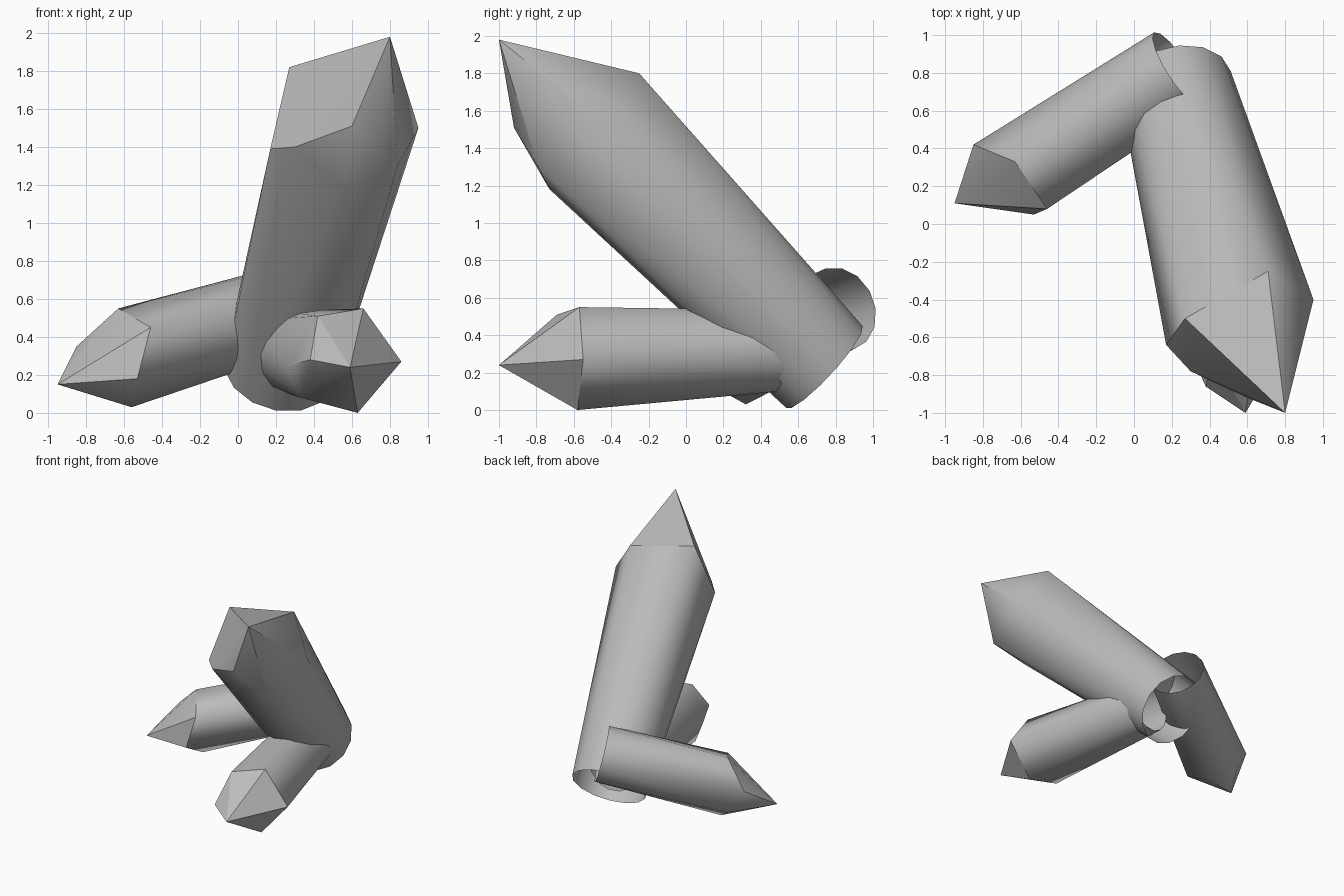
import bpy, bmesh, math
from mathutils import Vector

if "Cube" in bpy.data.objects:
    bpy.data.objects.remove(bpy.data.objects["Cube"])

mat = bpy.data.materials.new("crystal_grey")
mat.diffuse_color = (0.5, 0.5, 0.5, 1)
mat.use_nodes = True
mat.node_tree.nodes["Principled BSDF"].inputs["Base Color"].default_value = mat.diffuse_color


def crystal(name, base, radius, shoulder, tip, sides=14):
    """Round open root, faceted shoulder ring and a pointed tip."""
    base, tip = Vector(base), Vector(tip)
    mid = sum((Vector(p) for p in shoulder), Vector()) / len(shoulder)
    turn = (mid - base).to_track_quat('Z', 'Y')
    bm = bmesh.new()
    root = []
    for i in range(sides):
        a = 2 * math.pi * i / sides
        root.append(bm.verts.new(base + turn @ Vector((math.cos(a), math.sin(a), 0)) * radius))
    for p in shoulder:
        bm.verts.new(p)
    bm.verts.new(tip)
    bmesh.ops.convex_hull(bm, input=bm.verts[:])
    # open the root end
    ring = set(root)
    caps = [f for f in bm.faces if all(v in ring for v in f.verts)]
    bmesh.ops.delete(bm, geom=caps, context='FACES')
    loose = [v for v in bm.verts if not v.link_faces]
    bmesh.ops.delete(bm, geom=loose, context='VERTS')
    bmesh.ops.recalc_face_normals(bm, faces=bm.faces[:])
    me = bpy.data.meshes.new(name)
    bm.to_mesh(me)
    bm.free()
    me.materials.append(mat)
    ob = bpy.data.objects.new(name, me)
    bpy.context.collection.objects.link(ob)
    bpy.ops.object.select_all(action='DESELECT')
    ob.select_set(True)
    bpy.context.view_layer.objects.active = ob
    bpy.ops.object.shade_smooth_by_angle(angle=math.radians(30))


# tall crystal leaning forward
crystal("large_crystal", (0.22, 0.74, 0.23), 0.30,
        [(0.27, -0.50, 1.82), (0.71, -0.25, 1.80), (0.95, -0.40, 1.50),
         (0.84, -0.79, 1.30), (0.55, -0.73, 1.18), (0.17, -0.64, 1.39),
         (0.30, -0.78, 1.40), (0.60, -0.92, 1.51)],
        (0.80, -1.00, 1.98))

# low crystal pointing to the front
crystal("front_crystal", (0.30, 0.55, 0.32), 0.22,
        [(0.86, -0.55, 0.27), (0.66, -0.57, 0.55), (0.42, -0.69, 0.51),
         (0.27, -0.62, 0.25), (0.33, -0.60, 0.08), (0.63, -0.58, 0.00),
         (0.38, -0.86, 0.28)],
        (0.59, -1.00, 0.24))

# low crystal pointing to the left
crystal("left_crystal", (0.23, 0.82, 0.54), 0.23,
        [(-0.85, 0.42, 0.35), (-0.63, 0.33, 0.55), (-0.46, 0.08, 0.45),
         (-0.53, 0.05, 0.18), (-0.56, 0.32, 0.03), (-0.72, 0.46, 0.15)],
        (-0.95, 0.11, 0.15))
